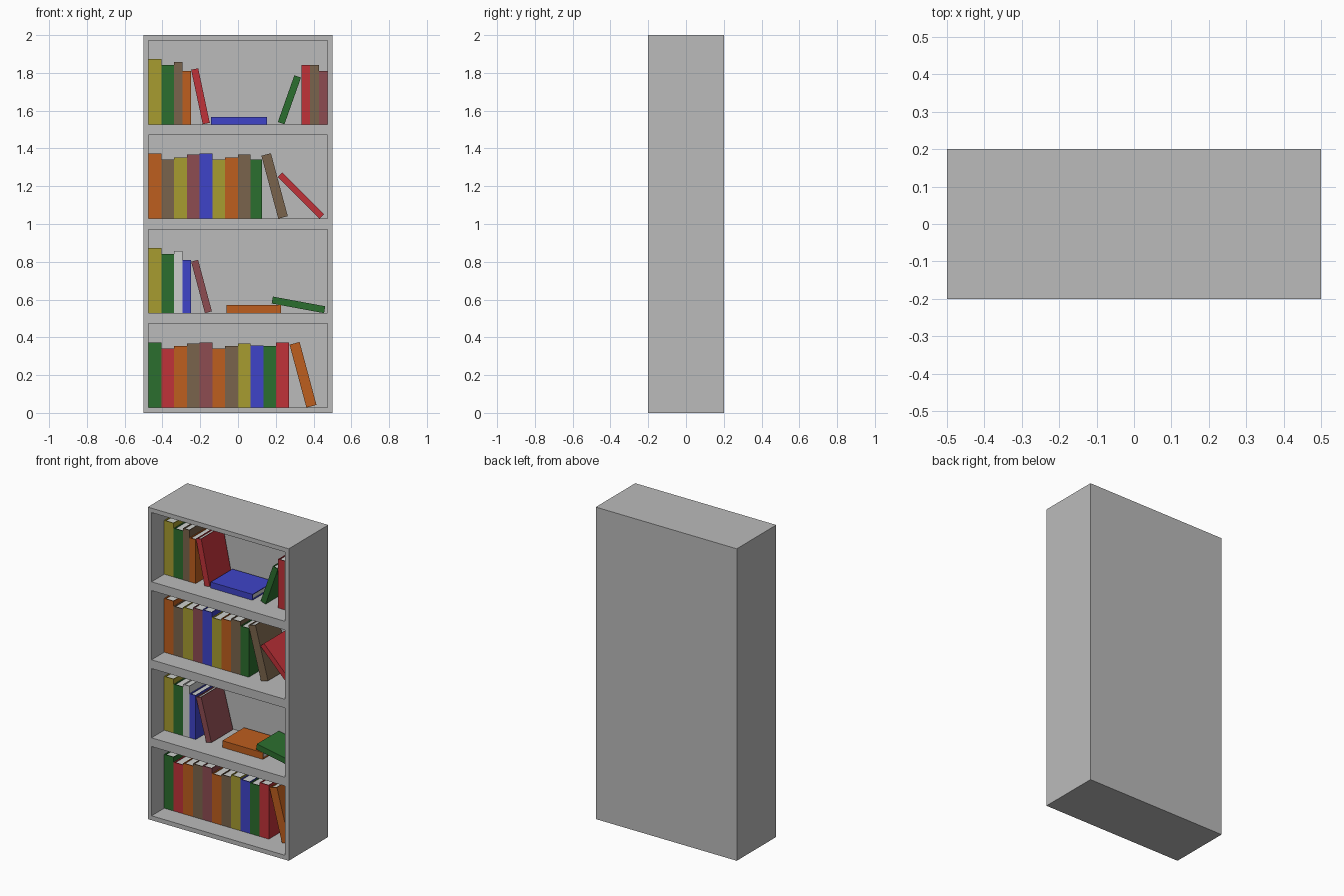
import bpy, bmesh
from math import sin, cos, radians

if "Cube" in bpy.data.objects:
    bpy.data.objects.remove(bpy.data.objects["Cube"])


def mat(name, r, g, b):
    # sRGB 0-255 to linear flat colour
    lin = [((c / 255 + 0.055) / 1.055) ** 2.4 for c in (r, g, b)]
    m = bpy.data.materials.new(name)
    m.diffuse_color = (*lin, 1)
    m.use_nodes = True
    m.node_tree.nodes["Principled BSDF"].inputs["Base Color"].default_value = m.diffuse_color
    return m


MATS = {
    "grey": mat("shelf grey", 187, 187, 187),
    "white": mat("page white", 205, 207, 205),
    "green": mat("green", 43, 110, 46),
    "red": mat("red", 192, 50, 57),
    "orange": mat("orange", 190, 94, 30),
    "brown": mat("brown", 122, 100, 76),
    "mauve": mat("mauve", 141, 76, 81),
    "yellow": mat("yellow", 167, 156, 48),
    "blue": mat("blue", 63, 68, 200),
}


def finish(bm, name, mats):
    bmesh.ops.recalc_face_normals(bm, faces=bm.faces[:])
    me = bpy.data.meshes.new(name)
    bm.to_mesh(me)
    bm.free()
    for m in mats:
        me.materials.append(MATS[m])
    ob = bpy.data.objects.new(name, me)
    bpy.context.collection.objects.link(ob)
    return ob


# Bookcase: front grid, bays pushed in, outline pulled back and closed
WALL, INNER, BACK = 0.028, 0.473, 0.17
xs = [-0.5, -INNER, INNER, 0.5]
zs = [0] + [0.5 * i + d for i in range(4) for d in (WALL, 0.5 - WALL)] + [2]
bm = bmesh.new()
grid = [[bm.verts.new((x, -0.2, z)) for x in xs] for z in zs]
bays = []
for j in range(len(zs) - 1):
    for i in range(3):
        f = bm.faces.new((grid[j][i], grid[j][i + 1], grid[j + 1][i + 1], grid[j + 1][i]))
        if i == 1 and j % 2 == 1:
            bays.append(f)
rim = [e for e in bm.edges if e.is_boundary]
geom = bmesh.ops.extrude_edge_only(bm, edges=rim)["geom"]
new_v = [g for g in geom if isinstance(g, bmesh.types.BMVert)]
bmesh.ops.translate(bm, verts=new_v, vec=(0, 0.4, 0))
bmesh.ops.holes_fill(bm, edges=[e for e in bm.edges if e.is_boundary], sides=0)
for f in bmesh.ops.extrude_discrete_faces(bm, faces=bays)["faces"]:
    bmesh.ops.translate(bm, verts=f.verts[:], vec=(0, BACK + 0.2, 0))
finish(bm, "bookcase", ["grey"])

# Book: folded cover with the spine in front, page block inside
Y0, Y1, C = -0.072, 0.148, 0.005


def prism(bm, outline, z0, z1, index):
    lo = [bm.verts.new((x, y, z0)) for x, y in outline]
    hi = [bm.verts.new((x, y, z1)) for x, y in outline]
    n = len(outline)
    faces = [bm.faces.new(lo[::-1]), bm.faces.new(hi)]
    faces += [bm.faces.new((lo[k], lo[(k + 1) % n], hi[(k + 1) % n], hi[k])) for k in range(n)]
    for f in faces:
        f.material_index = index


def book(name, colour, xmin, floor, thick, length, lean=0):
    """lean: degrees the top tips towards -x; xmin is the leftmost extent."""
    bm = bmesh.new()
    t = thick
    prism(bm, [(0, Y0), (t, Y0), (t, Y1), (t - C, Y1), (t - C, Y0 + C),
               (C, Y0 + C), (C, Y1), (0, Y1)], 0, length, 0)
    a, b = C, t - C
    prism(bm, [(a, Y0 + C), (b, Y0 + C), (b, Y1 - 0.007), (a, Y1 - 0.007)],
          0.006, length - 0.006, 1)
    s, c = sin(radians(lean)), cos(radians(lean))
    for v in bm.verts:
        x, y, z = v.co
        v.co = (x * c - z * s, y, x * s + z * c)
    dx = xmin - min(v.co.x for v in bm.verts)
    dz = floor - min(v.co.z for v in bm.verts)
    bmesh.ops.translate(bm, verts=bm.verts[:], vec=(dx, 0, dz))
    finish(bm, name, [colour, "white"])


def row(shelf, x, books):
    # upright books side by side
    for k, (colour, thick, height) in enumerate(books):
        book(f"shelf_{shelf}_book_{k + 1}", colour, x, FLOOR[shelf], thick, height)
        x += thick


FLOOR = {i + 1: 0.5 * i + WALL for i in range(4)}
A, B, D, E, S = 0.345, 0.313, 0.325, 0.34, 0.282   # book heights
W = 0.0675                                         # thick book

# Bottom shelf
row(1, -INNER, [("green", W, A), ("red", W, B), ("orange", W, D), ("brown", W, E),
                ("mauve", W, A), ("orange", W, B), ("brown", W, D), ("yellow", W, E),
                ("blue", W, 0.33), ("green", W, D), ("red", W, A)])
book("shelf_1_leaning_book", "orange", 0.273, FLOOR[1], 0.055, A, 15)

# Second shelf
row(2, -INNER, [("yellow", W, A), ("green", 0.066, B), ("white", 0.046, 0.33), ("blue", 0.044, S)])
book("shelf_2_leaning_book", "mauve", -0.248, FLOOR[2], 0.038, S, 15)
book("shelf_2_flat_book", "orange", -0.061, FLOOR[2], 0.043, 0.288, 90)
book("shelf_2_resting_book", "green", 0.178, FLOOR[2], 0.037, S, 79.5)

# Third shelf
row(3, -INNER, [("orange", W, A), ("brown", W, B), ("yellow", W, D), ("mauve", W, E),
                ("blue", W, A), ("yellow", W, B), ("orange", W, D), ("brown", W, E),
                ("green", 0.06, B)])
book("shelf_3_leaning_book", "brown", 0.124, FLOOR[3], 0.052, A, 15)
book("shelf_3_sliding_book", "red", 0.21, FLOOR[3], 0.034, 0.313, 45)

# Top shelf
row(4, -INNER, [("yellow", W, A), ("green", 0.066, B), ("brown", 0.046, 0.33), ("orange", 0.044, S)])
book("shelf_4_leaning_book", "red", -0.248, FLOOR[4], 0.038, 0.295, 12)
book("shelf_4_flat_book", "blue", -0.143, FLOOR[4], 0.038, 0.296, 90)
book("shelf_4_right_leaning_book", "green", 0.211, FLOOR[4], 0.037, 0.262, -19.5)
for k, (colour, x, t, h) in enumerate([("red", 0.335, 0.046, B), ("brown", 0.381, 0.047, B),
                                       ("mauve", 0.428, 0.045, S)]):
    book(f"shelf_4_end_book_{k + 1}", colour, x, FLOOR[4], t, h)
